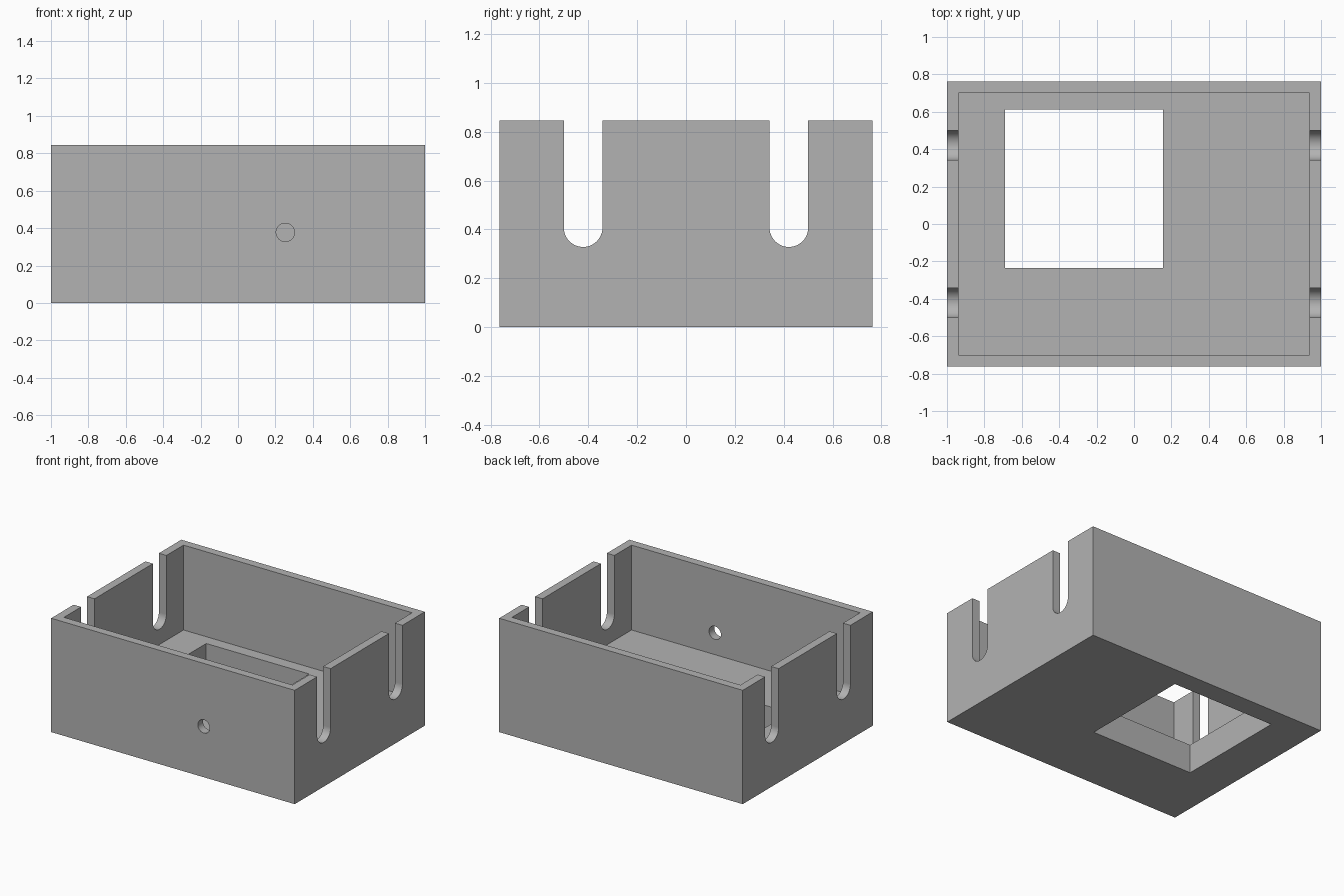
import bpy
import bmesh
from mathutils import Matrix, Vector

cube = bpy.data.objects.get("Cube")
if cube:
    bpy.data.objects.remove(cube, do_unlink=True)

WIDTH, DEPTH, HEIGHT = 2.0, 1.526, 0.845
WALL, FLOOR = 0.0615, 0.215
SLOT_R, SLOT_Y, SLOT_Z = 0.079, 0.421, 0.407

grey = bpy.data.materials.new("plain grey")
grey.use_nodes = True
colour = (0.45, 0.45, 0.45, 1)
grey.diffuse_color = colour
grey.node_tree.nodes["Principled BSDF"].inputs["Base Color"].default_value = colour


def finish(bm, name):
    mesh = bpy.data.meshes.new(name)
    bm.to_mesh(mesh)
    bm.free()
    mesh.materials.append(grey)
    obj = bpy.data.objects.new(name, mesh)
    bpy.context.collection.objects.link(obj)
    return obj


def box(name, low, high):
    low, high = Vector(low), Vector(high)
    bm = bmesh.new()
    matrix = Matrix.Translation((low + high) / 2) @ Matrix.Diagonal((*(high - low), 1))
    bmesh.ops.create_cube(bm, size=1, matrix=matrix)
    return finish(bm, name)


def cylinder(name, radius, length, centre, axis):
    bm = bmesh.new()
    turn = Vector((0, 0, 1)).rotation_difference(Vector(axis)).to_matrix().to_4x4()
    bmesh.ops.create_cone(bm, cap_ends=True, segments=48, radius1=radius, radius2=radius,
                          depth=length, matrix=Matrix.Translation(centre) @ turn)
    return finish(bm, name)


def cut(target, cutter):
    mod = target.modifiers.new("cut", "BOOLEAN")
    mod.operation = "DIFFERENCE"
    mod.solver = "EXACT"
    mod.object = cutter
    bpy.context.view_layer.objects.active = target
    bpy.ops.object.modifier_apply(modifier=mod.name)
    bpy.data.objects.remove(cutter, do_unlink=True)


# Outer block
hx, hy = WIDTH / 2, DEPTH / 2
case = box("open_case", (-hx, -hy, 0), (hx, hy, HEIGHT))

# Inner cavity above the thick floor
cut(case, box("cavity", (WALL - hx, WALL - hy, FLOOR), (hx - WALL, hy - WALL, HEIGHT + 0.2)))

# Square window through the floor
cut(case, box("floor_window", (-0.69, -0.235, -0.2), (0.155, 0.613, FLOOR + 0.1)))

# Round-bottomed slots in both end walls
for side in (-1, 1):
    for y in (-SLOT_Y, SLOT_Y):
        x = side * hx
        cut(case, box("slot", (x - 0.1, y - SLOT_R, SLOT_Z), (x + 0.1, y + SLOT_R, HEIGHT + 0.2)))
        cut(case, cylinder("slot_end", SLOT_R, 0.2, (x, y, SLOT_Z), (1, 0, 0)))

# Small round hole in the front wall
cut(case, cylinder("front_hole", 0.049, 0.2, (0.253, -hy, 0.377), (0, 1, 0)))

# Smooth the round cuts, keep all corners sharp
bpy.ops.object.select_all(action="DESELECT")
case.select_set(True)
bpy.context.view_layer.objects.active = case
bpy.ops.object.shade_smooth_by_angle(angle=0.5)
